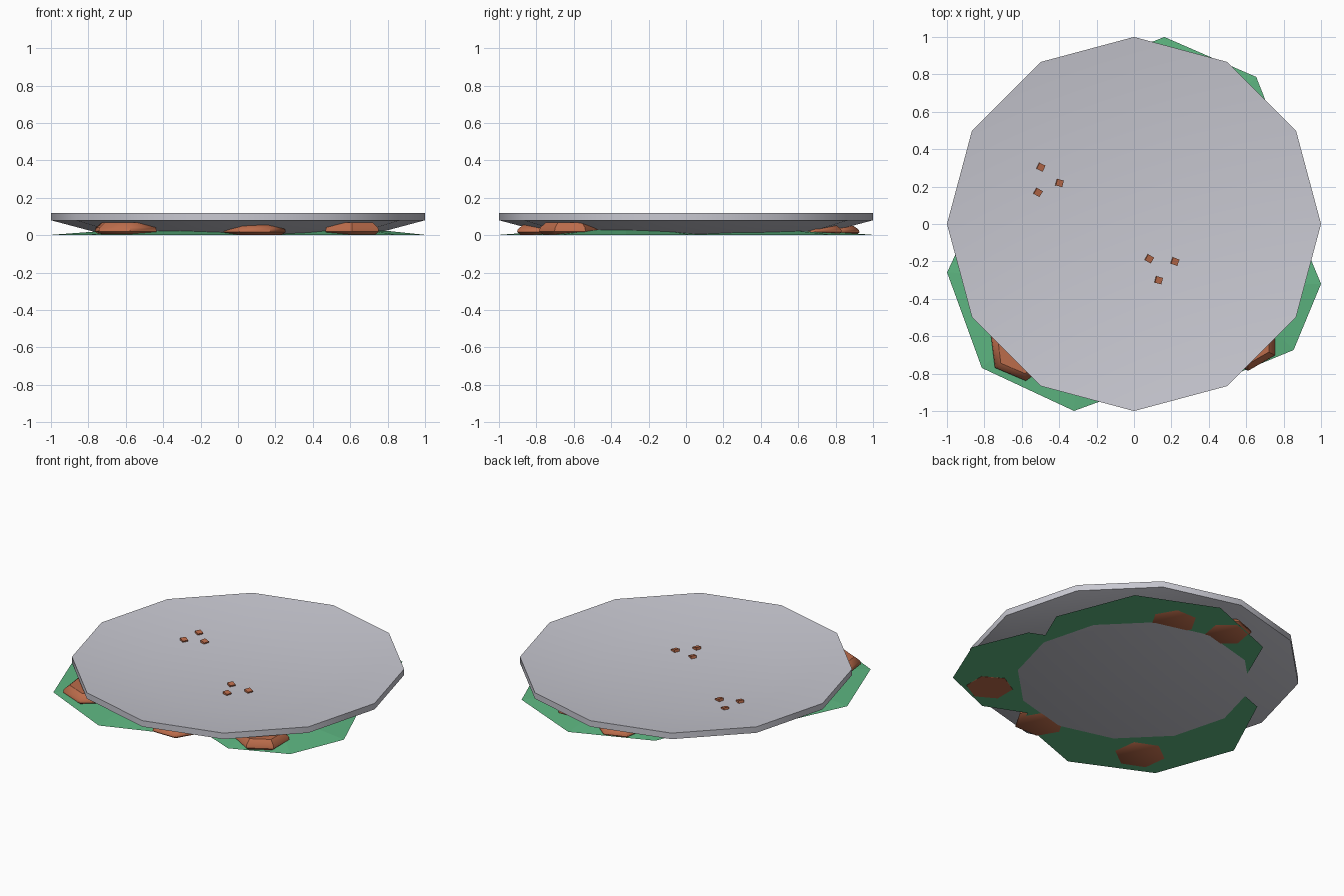
import bpy, bmesh, math
from mathutils import Matrix, Vector

if "Cube" in bpy.data.objects:
    bpy.data.objects.remove(bpy.data.objects["Cube"])


def material(name, rgb):
    m = bpy.data.materials.new(name)
    m.diffuse_color = (*rgb, 1.0)
    m.use_nodes = True
    m.node_tree.nodes["Principled BSDF"].inputs["Base Color"].default_value = m.diffuse_color
    return m


GREY = material("pale_grey", (0.58, 0.58, 0.64))
GREEN = material("leaf_green", (0.11, 0.47, 0.22))
BROWN = material("fried_brown", (0.50, 0.15, 0.07))


def lathe(name, profile, sides, loc, rot, mat, smooth=None):
    """Stack of regular polygons (radius, height), capped at both ends."""
    bm = bmesh.new()
    rings = []
    for r, z in profile:
        rings.append([bm.verts.new((r * math.cos(rot + math.tau * i / sides),
                                    r * math.sin(rot + math.tau * i / sides), z))
                      for i in range(sides)])
    for a, b in zip(rings, rings[1:]):
        for i in range(sides):
            j = (i + 1) % sides
            bm.faces.new((a[i], a[j], b[j], b[i]))
    bm.faces.new(rings[0][::-1])
    bm.faces.new(rings[-1])
    bmesh.ops.recalc_face_normals(bm, faces=bm.faces)
    return finish(name, bm, loc, mat, smooth)


def finish(name, bm, loc, mat, smooth=None):
    me = bpy.data.meshes.new(name)
    bm.to_mesh(me)
    bm.free()
    ob = bpy.data.objects.new(name, me)
    ob.location = loc
    me.materials.append(mat)
    bpy.context.collection.objects.link(ob)
    if smooth:
        bpy.ops.object.select_all(action='DESELECT')
        ob.select_set(True)
        bpy.context.view_layer.objects.active = ob
        bpy.ops.object.shade_smooth_by_angle(angle=math.radians(smooth))
    return ob


# Twelve-sided dish: foot, outer wall, rim, sunken floor
lathe("plate", [(0.70, 0), (1.0, 0.08), (1.0, 0.12), (0.58, 0.065)],
      12, (0, 0, 0), 0, GREY, 32)

# Flat-bottomed leaves, slightly domed
for i, (x, y, r, turn) in enumerate([(-0.29, -0.29, 0.71, -2.5),
                                     (0.50, -0.32, 0.50, 0),
                                     (0.15, 0.30, 0.70, -1)]):
    lathe(f"leaf_{i + 1}", [(r, 0.002), (r * 0.6, 0.023), (r * 0.25, 0.033)],
          8, (x, y, 0), math.radians(turn), GREEN)

# Six-sided patties with bevelled edges: x, y, radius, height, turn
patties = [(-0.60, -0.66, 0.18, 0.068, 37),
           (0.09, -0.76, 0.165, 0.055, 0),
           (0.61, -0.62, 0.165, 0.068, 30),
           (0.14, -0.23, 0.165, 0.060, 10),
           (-0.47, 0.23, 0.165, 0.060, 20),
           (0.27, 0.69, 0.165, 0.055, 0),
           (-0.07, 0.78, 0.15, 0.050, 20)]
for i, (x, y, r, h, turn) in enumerate(patties):
    lathe(f"patty_{i + 1}", [(r * 0.85, 0.001), (r, h * 0.3), (r * 0.97, h * 0.6),
                             (r * 0.78, h)],
          6, (x, y, 0), math.radians(turn), BROWN, 40)

# Small cube crumbs on top of the patties
crumbs = [(-0.50, 0.305, 65), (-0.40, 0.22, 75), (-0.515, 0.17, 60),
          (0.08, -0.185, 60), (0.217, -0.20, 70), (0.13, -0.30, 75),
          (-0.60, -0.62, 20)]
for i, (x, y, turn) in enumerate(crumbs):
    bm = bmesh.new()
    bmesh.ops.create_cube(bm, size=0.036)
    bmesh.ops.rotate(bm, verts=bm.verts, cent=Vector(),
                     matrix=Matrix.Rotation(math.radians(turn), 3, 'Z')
                     @ Matrix.Rotation(math.radians(12), 3, 'X'))
    finish(f"crumb_{i + 1}", bm, (x, y, 0.06), BROWN)
